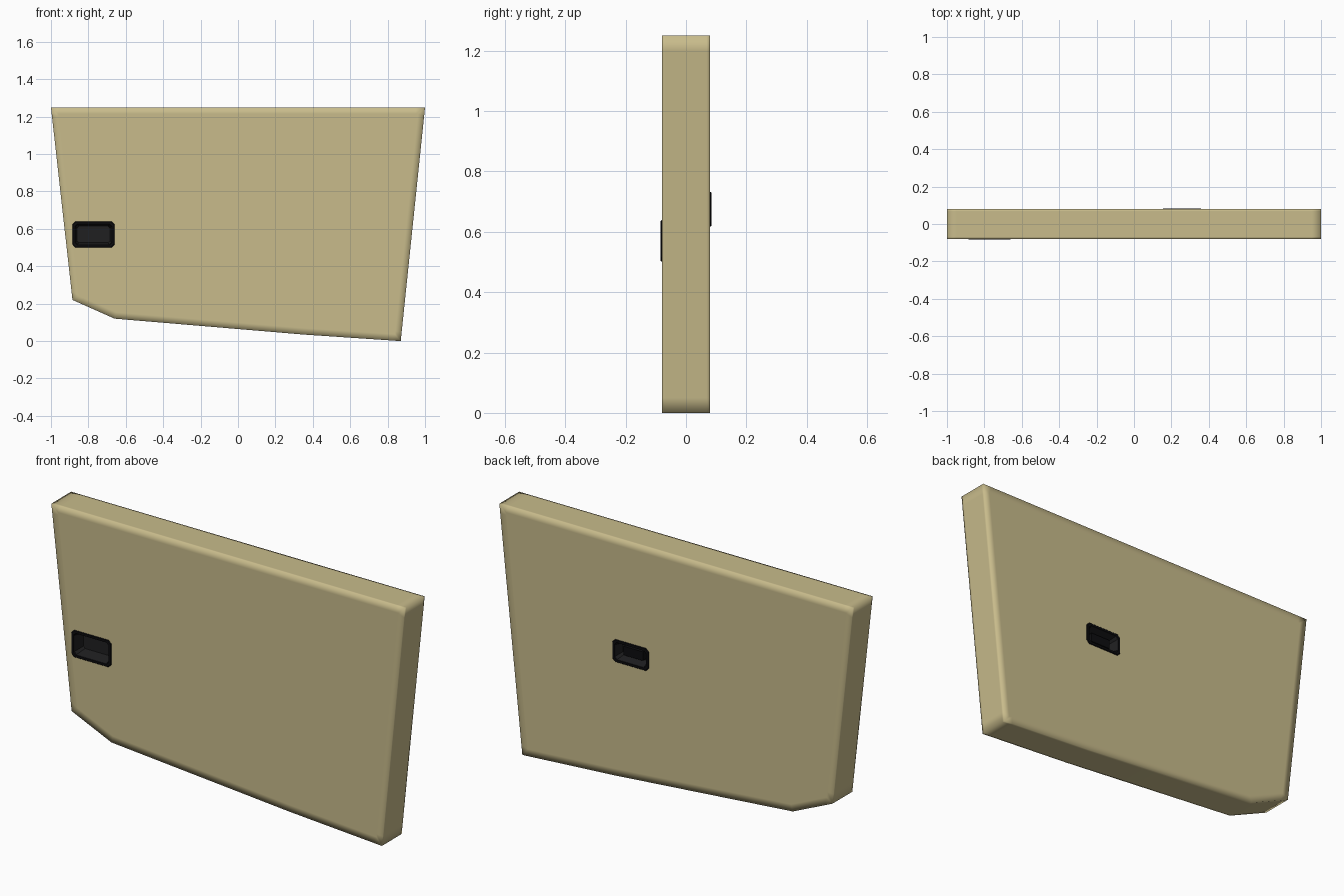
import bpy, bmesh
from mathutils import Vector

if "Cube" in bpy.data.objects:
    bpy.data.objects.remove(bpy.data.objects["Cube"])


def material(name, rgb):
    m = bpy.data.materials.new(name)
    m.diffuse_color = (*rgb, 1)
    m.use_nodes = True
    m.node_tree.nodes["Principled BSDF"].inputs["Base Color"].default_value = m.diffuse_color
    return m


BEIGE = material("beige paint", (0.58, 0.50, 0.26))
BLACK = material("black plastic", (0.004, 0.004, 0.005))
GREY = material("charcoal plastic", (0.014, 0.014, 0.015))


def make_object(name, bm, mats):
    bmesh.ops.recalc_face_normals(bm, faces=bm.faces)
    me = bpy.data.meshes.new(name)
    bm.to_mesh(me)
    bm.free()
    for m in mats:
        me.materials.append(m)
    ob = bpy.data.objects.new(name, me)
    bpy.context.collection.objects.link(ob)
    return ob


def bridge(bm, a, b, mat=0):
    n = len(a)
    for i in range(n):
        f = bm.faces.new((a[i], a[(i + 1) % n], b[(i + 1) % n], b[i]))
        f.material_index = mat


# Door outline (x, z), with support points next to each corner
outline = [(-1, 1.25), (1, 1.25), (0.87, 0.0), (0.35, 0.035), (-0.66, 0.12), (-0.885, 0.22)]
profile = []
for i, p in enumerate(outline):
    p = Vector(p)
    before = (Vector(outline[i - 1]) - p).normalized()
    after = (Vector(outline[(i + 1) % len(outline)]) - p).normalized()
    if i in (0, 1, 2, 5):
        profile += [p + before * 0.05, p, p + after * 0.05]
    else:
        profile.append(p)

# Door slab: rim loops and inset panels on both faces
bm = bmesh.new()
rings = [[bm.verts.new((p.x, y, p.y)) for p in profile] for y in (-0.08, -0.068, 0.068, 0.08)]
for a, b in zip(rings, rings[1:]):
    bridge(bm, a, b)
caps = [bm.faces.new(rings[0]), bm.faces.new(rings[-1])]
bmesh.ops.recalc_face_normals(bm, faces=bm.faces)
for cap in caps:
    bmesh.ops.inset_region(bm, faces=[cap], thickness=0.035, use_even_offset=True)
door = make_object("door_slab", bm, [BEIGE])


def rect(bm, cx, cz, w, h, y, cut):
    """Rectangle loop with chamfered corners."""
    a, b = w / 2, h / 2
    pts = [(-a + cut, -b), (a - cut, -b), (a, -b + cut), (a, b - cut),
           (a - cut, b), (-a + cut, b), (-a, b - cut), (-a, -b + cut)]
    return [bm.verts.new((cx + x, y, cz + z)) for x, z in pts]


def handle(name, cx, cz, w, h, side, depth):
    # Recess cut into the door
    bm = bmesh.new()
    a = rect(bm, cx, cz, w - 0.016, h - 0.016, side * 0.12, 0.012)
    b = rect(bm, cx, cz, w - 0.016, h - 0.016, side * (0.08 - depth - 0.004), 0.012)
    bridge(bm, a, b)
    bm.faces.new(a)
    bm.faces.new(b)
    cutter = make_object(name + "_cutter", bm, [])
    cutter.hide_render = True
    mod = door.modifiers.new("recess", 'BOOLEAN')
    mod.object = cutter
    mod.solver = 'EXACT'
    bpy.context.view_layer.objects.active = door
    bpy.ops.object.modifier_apply(modifier=mod.name)
    bpy.data.objects.remove(cutter)

    # Pan with raised rim and sloped bowl
    bm = bmesh.new()
    steps = [(0, -depth - 0.008, 0.015), (0, 0.001, 0.015), (0.006, 0.004, 0.015),
             (0.026, 0.004, 0.012), (0.032, 0.0, 0.012), (0.05, -depth, 0.01)]
    loops = [rect(bm, cx, cz, w - d, h - d, side * (0.08 + y), c) for d, y, c in steps]
    for i in range(len(loops) - 1):
        bridge(bm, loops[i], loops[i + 1], 1 if i == 4 else 0)
    bm.faces.new(loops[0])
    bm.faces.new(loops[-1]).material_index = 1
    make_object(name + "_pan", bm, [BLACK, GREY])


handle("outer_handle", -0.773, 0.57, 0.225, 0.138, -1, 0.06)
handle("inner_handle", 0.257, 0.675, 0.205, 0.115, 1, 0.05)

# Inner pull lever: small plate in the back recess
bm = bmesh.new()
bmesh.ops.create_cube(bm, size=1)
for v in bm.verts:
    v.co = Vector((0.257 + v.co.x * 0.11, 0.045 + v.co.y * 0.03, 0.675 + v.co.z * 0.045))
make_object("inner_lever", bm, [BLACK])

# Soft shading on the door, keeping the recess edges sharp
me = door.data
for p in me.polygons:
    p.use_smooth = True


def in_recess(co):
    return (-0.9 < co.x < -0.65 and 0.45 < co.z < 0.7 and co.x > -0.885) or \
           (0.1 < co.x < 0.4 and 0.55 < co.z < 0.8)


for e in me.edges:
    if all(in_recess(me.vertices[i].co) for i in e.vertices):
        e.use_edge_sharp = True
